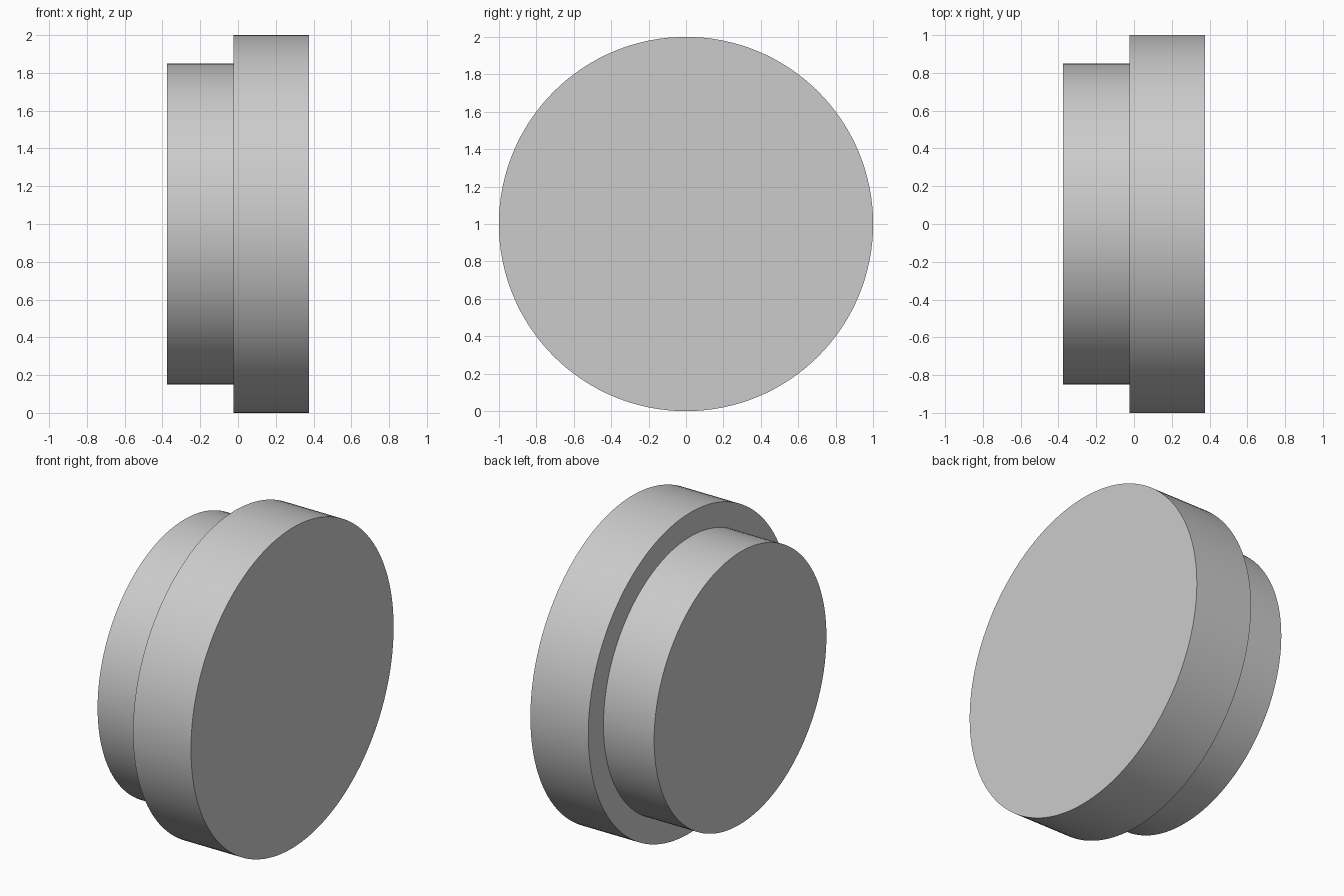
import bpy
import bmesh
import math
from mathutils import Matrix, Vector

cube = bpy.data.objects.get("Cube")
if cube:
    bpy.data.objects.remove(cube, do_unlink=True)

SIDES = 128

# One plain grey for the whole body
grey = bpy.data.materials.new("grey")
grey.use_nodes = True
colour = (0.6, 0.6, 0.6, 1)
grey.diffuse_color = colour
grey.node_tree.nodes["Principled BSDF"].inputs["Base Color"].default_value = colour

# Half profile of the stepped disc as (x, radius), from the small end to the large end
profile = [(-0.375, 0.85), (-0.025, 0.85), (-0.025, 1.0), (0.375, 1.0)]

# Sweep the profile round the x axis and cap both ends
bm = bmesh.new()
rings = []
for x, radius in profile:
    start = Vector((x, 0, radius))
    rings.append([bm.verts.new(Matrix.Rotation(math.tau * i / SIDES, 3, "X") @ start)
                  for i in range(SIDES)])
for a, b in zip(rings, rings[1:]):
    for i in range(SIDES):
        j = (i + 1) % SIDES
        bm.faces.new((a[i], a[j], b[j], b[i]))
bm.faces.new(rings[0])
bm.faces.new(rings[-1])
bmesh.ops.recalc_face_normals(bm, faces=bm.faces)

mesh = bpy.data.meshes.new("stepped_disc")
bm.to_mesh(mesh)
bm.free()
mesh.materials.append(grey)

disc = bpy.data.objects.new("stepped_disc", mesh)
disc.location.z = 1
bpy.context.collection.objects.link(disc)

# Smooth round walls, sharp rims
bpy.ops.object.select_all(action="DESELECT")
disc.select_set(True)
bpy.context.view_layer.objects.active = disc
bpy.ops.object.shade_smooth_by_angle(angle=math.radians(30))
